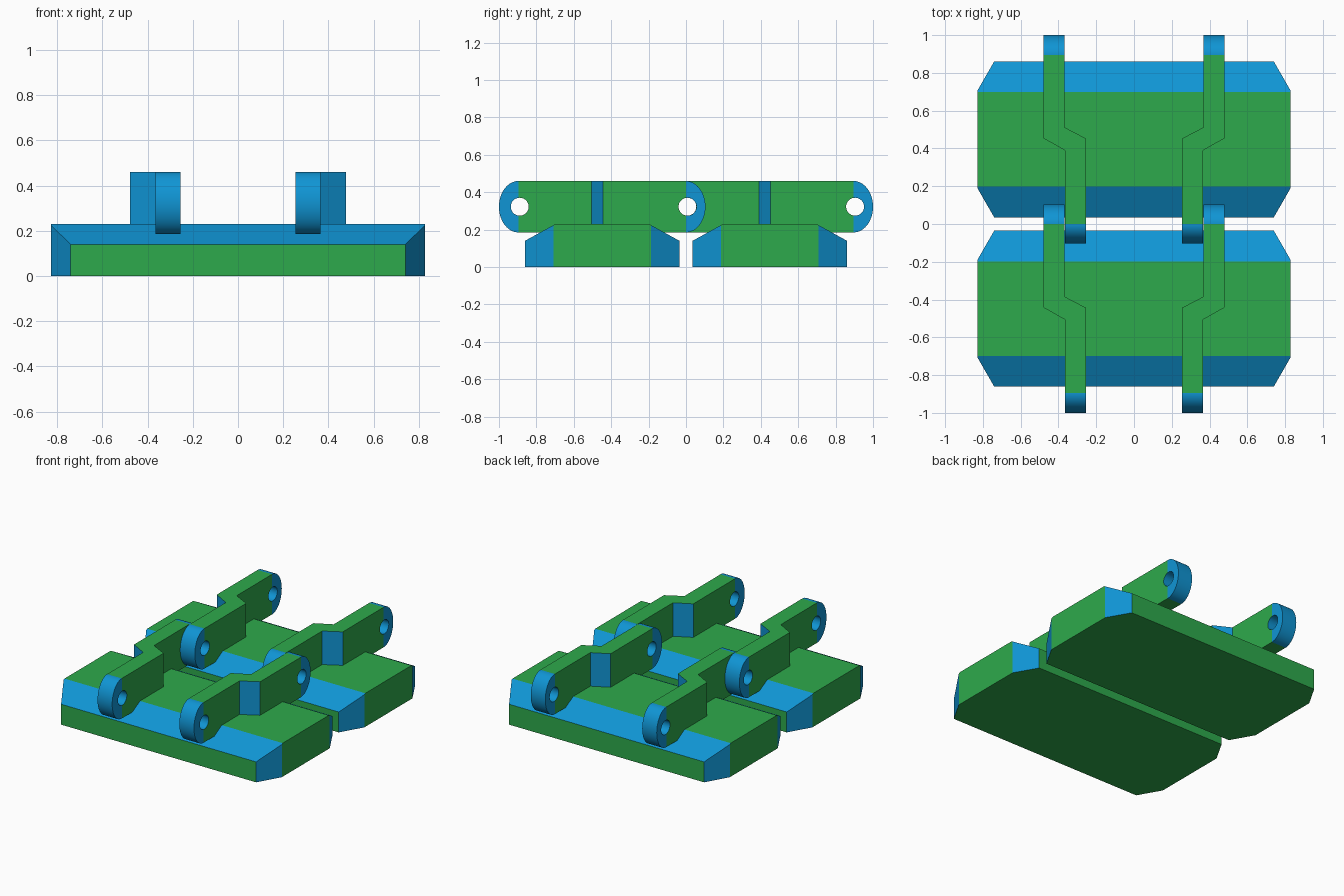
import bpy, bmesh, math
from mathutils import Vector

if "Cube" in bpy.data.objects:
    bpy.data.objects.remove(bpy.data.objects["Cube"])


def material(name, rgb):
    m = bpy.data.materials.new(name)
    m.diffuse_color = (*rgb, 1)
    m.use_nodes = True
    m.node_tree.nodes["Principled BSDF"].inputs["Base Color"].default_value = m.diffuse_color
    return m


GREEN = material("green", (0.027, 0.40, 0.072))
BLUE = material("blue", (0.005, 0.30, 0.66))
PITCH = 0.448           # offset of each link from the middle
HOLES = (-0.441, 0.456)  # pin hole positions along the arm
CAP_Y = 0.448           # where the rounded arm ends start
Z0, Z1 = 0.185, 0.46    # arm bottom and top
ZC, RZ = (Z0 + Z1) / 2, (Z1 - Z0) / 2


def prism(name, points, direction):
    """Closed prism from a planar outline swept along a direction."""
    bm = bmesh.new()
    face = bm.faces.new([bm.verts.new(p) for p in points])
    ext = bmesh.ops.extrude_face_region(bm, geom=[face])
    moved = [v for v in ext["geom"] if isinstance(v, bmesh.types.BMVert)]
    bmesh.ops.translate(bm, verts=moved, vec=Vector(direction))
    bmesh.ops.recalc_face_normals(bm, faces=bm.faces)
    mesh = bpy.data.meshes.new(name)
    bm.to_mesh(mesh)
    bm.free()
    mesh.materials.append(GREEN)
    mesh.materials.append(BLUE)
    obj = bpy.data.objects.new(name, mesh)
    bpy.context.collection.objects.link(obj)
    return obj


def boolean(obj, cutter, operation):
    """Apply a boolean and remove the cutter."""
    mod = obj.modifiers.new("cut", "BOOLEAN")
    mod.operation, mod.object, mod.solver = operation, cutter, "EXACT"
    bpy.context.view_layer.objects.active = obj
    bpy.ops.object.modifier_apply(modifier=mod.name)
    bpy.data.objects.remove(cutter)


def axis_aligned(n):
    return max(abs(c) for c in n) > 0.99


# Track pad: chamfered outline, then bevelled front and back top edges
X, XC, YB, YC, YE = 0.828, 0.74, 0.26, 0.25, 0.413
outline = [(-X, -YB), (-XC, -YE), (XC, -YE), (X, -YB),
           (X, YB), (XC, YE), (-XC, YE), (-X, YB)]
pad = prism("track_pad", [(x, y, 0) for x, y in outline], (0, 0, 0.23))
side = [(-YE, 0), (YE, 0), (YE, 0.14), (YC, 0.23), (-YC, 0.23), (-YE, 0.14)]
slope = prism("slope_cutter", [(-1, y, z) for y, z in side], (2, 0, 0))
# widen the cutter slightly below so only its slopes touch the pad
for v in slope.data.vertices:
    if v.co.z < 0.01:
        v.co.z = -0.1
    if v.co.z > 0.2:
        v.co.z = 0.23
boolean(pad, slope, "INTERSECT")
for p in pad.data.polygons:
    p.material_index = 0 if axis_aligned(p.normal) else 1

# Hinge arm: rounded side profile trimmed by a jogged plan outline
SEG = 24
profile = []
for s in (1, -1):
    for i in range(SEG + 1):
        a = s * (math.pi * i / SEG - math.pi / 2)
        profile.append((0.1, s * (CAP_Y + 0.104 * math.cos(a)), ZC + RZ * math.sin(a)))
arm = prism("hinge_arms", profile, (0.6, 0, 0))
plan = [(0.255, -0.7), (0.366, -0.7), (0.366, -0.058), (0.478, 0.005),
        (0.478, 0.7), (0.368, 0.7), (0.368, 0.064), (0.255, 0.005)]
boolean(arm, prism("plan_cutter", [(x, y, 0) for x, y in plan], (0, 0, 0.7)), "INTERSECT")

# Pin holes
for hy in HOLES:
    ring = [(0.0, hy + 0.048 * math.cos(t), ZC + 0.048 * math.sin(t))
            for t in (2 * math.pi * i / 32 for i in range(32))]
    boolean(arm, prism("pin_cutter", ring, (0.8, 0, 0)), "DIFFERENCE")

# Split the arm at the rounded ends and colour ends, holes and jog blue
bm = bmesh.new()
bm.from_mesh(arm.data)
bmesh.ops.triangulate(bm, faces=bm.faces)
for y in (-CAP_Y, CAP_Y):
    bmesh.ops.bisect_plane(bm, geom=bm.verts[:] + bm.edges[:] + bm.faces[:],
                           plane_co=(0, y, 0), plane_no=(0, 1, 0))
for f in bm.faces:
    c = f.calc_center_median()
    in_hole = abs(f.normal.x) < 0.1 and any(
        math.hypot(c.y - hy, c.z - ZC) < 0.055 for hy in HOLES)
    end = abs(c.y) > CAP_Y
    f.material_index = 1 if end or in_hole or not axis_aligned(f.normal) else 0
bm.to_mesh(arm.data)
bm.free()

# Second arm on the other side
mirror = arm.modifiers.new("mirror", "MIRROR")
mirror.use_axis = (True, False, False)
mirror.use_clip = False
mirror.use_mirror_merge = False

bpy.ops.object.select_all(action="DESELECT")
arm.select_set(True)
bpy.context.view_layer.objects.active = arm
bpy.ops.object.shade_smooth_by_angle(angle=math.radians(25))

# Two identical links, front and back
for obj in (pad, arm):
    twin = obj.copy()
    bpy.context.collection.objects.link(twin)
    base = obj.name
    obj.name, twin.name = "front_" + base, "back_" + base
    obj.location.y, twin.location.y = -PITCH, PITCH
